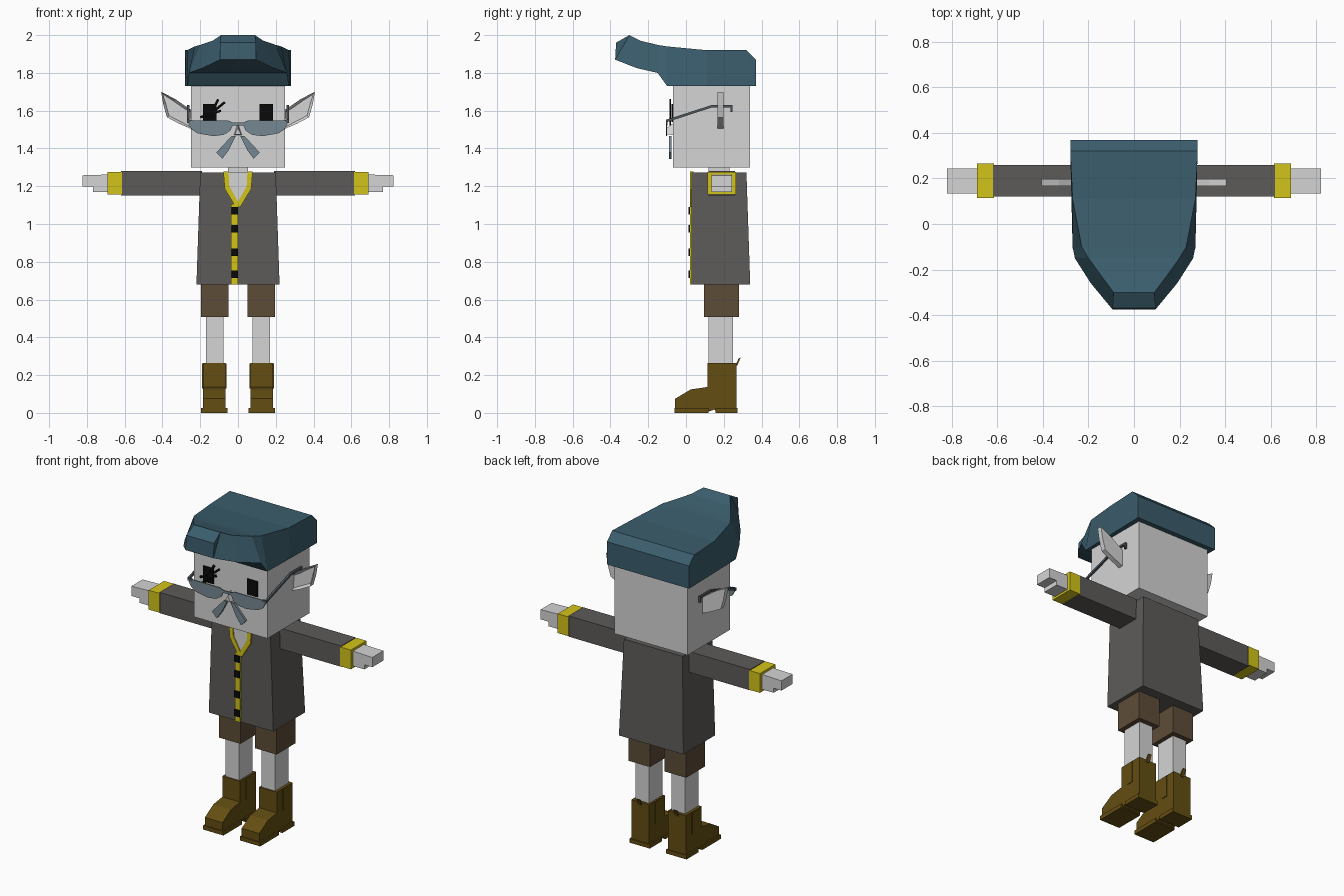
import bpy, bmesh
from mathutils import Vector

cube = bpy.data.objects.get("Cube")
if cube:
    bpy.data.objects.remove(cube, do_unlink=True)


def material(name, r, g, b):
    m = bpy.data.materials.new(name)
    m.use_nodes = True
    m.diffuse_color = (r, g, b, 1)
    bsdf = next(n for n in m.node_tree.nodes if n.type == "BSDF_PRINCIPLED")
    bsdf.inputs["Base Color"].default_value = (r, g, b, 1)
    return m


SKIN = material("pale skin", .66, .66, .66)
GREY = material("charcoal cloth", .11, .105, .1)
YELLOW = material("yellow trim", .65, .55, .01)
TEAL = material("dark teal cap", .043, .11, .15)
BROWN = material("brown cloth", .11, .073, .038)
LEATHER = material("tan leather", .125, .075, .006)
SLATE = material("slate glass", .18, .25, .29)
METAL = material("dark frame", .08, .1, .115)
BLACK = material("black", .003, .003, .003)


def loft(name, rings, mat, pair=False):
    """Skin closed rings of points; pair also makes the mirrored right side."""
    made = []
    for side, sx in (("left_", 1), ("right_", -1)) if pair else (("", 1),):
        bm = bmesh.new()
        loops = [[bm.verts.new((x * sx, y, z)) for x, y, z in r] for r in rings]
        n = len(loops[0])
        for a, b in zip(loops, loops[1:]):
            for i in range(n):
                bm.faces.new((a[i], a[(i + 1) % n], b[(i + 1) % n], b[i]))
        bm.faces.new(loops[0])
        bm.faces.new(loops[-1])
        bmesh.ops.recalc_face_normals(bm, faces=bm.faces)
        me = bpy.data.meshes.new(side + name)
        bm.to_mesh(me)
        bm.free()
        me.materials.append(mat)
        ob = bpy.data.objects.new(side + name, me)
        bpy.context.collection.objects.link(ob)
        made.append(ob)
    return made


def rect(x0, x1, y0, y1, z):
    return [(x0, y0, z), (x1, y0, z), (x1, y1, z), (x0, y1, z)]


def box(name, x, y, z, mat, pair=False):
    return loft(name, [rect(*x, *y, z[0]), rect(*x, *y, z[1])], mat, pair)


def plate(name, pts, y0, y1, mat, pair=False):
    """Front-facing outline in x, z given thickness along y."""
    return loft(name, [[(x, y, z) for x, z in pts] for y in (y0, y1)], mat, pair)


def side_prism(name, pts, x0, x1, mat, pair=False):
    """Side outline in y, z given thickness along x."""
    return loft(name, [[(x, y, z) for y, z in pts] for x in (x0, x1)], mat, pair)


def strip(name, a, b, w, y0, y1, mat):
    a, b = Vector(a), Vector(b)
    d = (b - a).normalized() * w / 2
    n = Vector((-d.y, d.x))
    return plate(name, [a + n, b + n, b - n, a - n], y0, y1, mat)


# Head and neck
box("head", (-.25, .25), (-.07, .34), (1.3, 1.8), SKIN)
box("neck", (-.052, .052), (.12, .23), (1.2, 1.31), SKIN)

# Cap with a raised brim: y of bottom and top, half widths, heights
cap = [(.37, .37, .28, .28, 1.73, 1.87),
       (.37, .32, .28, .28, 1.73, 1.92),
       (.11, .11, .275, .27, 1.73, 1.92),
       (-.1, -.1, .27, .23, 1.73, 1.94),
       (-.15, -.15, .26, .2, 1.8, 1.948),
       (-.26, -.24, .19, .135, 1.825, 1.97),
       (-.375, -.3, .095, .09, 1.87, 2.0),
       (-.375, -.37, .095, .095, 1.872, 1.96)]
loft("cap", [[(-wb, yb, zb), (wb, yb, zb), (wt, yt, zt), (-wt, yt, zt)]
             for yb, yt, wb, wt, zb, zt in cap], TEAL)

# Pointed ears with a sunken front
ear = [(.24, 1.5), (.31, 1.53), (.376, 1.565), (.395, 1.63), (.407, 1.7),
       (.33, 1.66), (.28, 1.625), (.24, 1.6)]
for ob in plate("ear", ear, .168, .198, SKIN, True):
    bm = bmesh.new()
    bm.from_mesh(ob.data)
    front = [min(bm.faces, key=lambda f: f.calc_center_median().y)]
    bmesh.ops.inset_region(bm, faces=front, thickness=.014)
    for v in front[0].verts:
        v.co.y += .018
    bm.to_mesh(ob.data)
    bm.free()

# Eyes, and scribbled lashes over the right one
box("eye", (.115, .185), (-.078, -.06), (1.54, 1.635), BLACK, True)
lashes = [((-.07, 1.645), (-.16, 1.57)), ((-.105, 1.66), (-.135, 1.6)),
          ((-.09, 1.6), (-.2, 1.565)), ((-.125, 1.57), (-.22, 1.51))]
for a, b in lashes:
    strip("lash", a, b, .013, -.088, -.079, BLACK)

# Half-moon spectacles
lens = [(.022, 1.535), (.05, 1.547), (.25, 1.547), (.262, 1.53), (.245, 1.5),
        (.215, 1.48), (.13, 1.465), (.075, 1.472), (.04, 1.495)]
plate("lens", lens, -.107, -.1, SLATE, True)
box("bridge", (-.03, .03), (-.107, -.099), (1.522, 1.537), SLATE)
box("frame_end", (.24, .27), (-.107, -.097), (1.535, 1.55), METAL, True)
temple = [(-.105, 1.538), (.14, 1.618), (.235, 1.618), (.235, 1.592),
          (.245, 1.592), (.245, 1.63), (.137, 1.63), (-.105, 1.552)]
side_prism("temple", temple, .258, .27, METAL, True)

# Nose and drooping moustache
loft("nose", [[(-.022, -.06, 1.47), (.022, -.06, 1.47), (0, -.06, 1.54)],
              [(-.016, -.1, 1.475), (.016, -.1, 1.475), (0, -.1, 1.51)]], SKIN)
whisker = [(.012, 1.465), (.035, 1.465), (.115, 1.378), (.083, 1.345), (.05, 1.39)]
plate("whisker", whisker, -.09, -.076, SLATE, True)

# Coat
loft("coat", [rect(-.22, .22, .03, .34, .68), rect(-.2, .2, .03, .32, 1.272)], GREY)
plate("chest", [(-.05, 1.274), (-.05, 1.2), (0, 1.11), (.05, 1.2), (.05, 1.274)],
      .026, .04, SKIN)
collar = [(.05, 1.278), (.078, 1.278), (.07, 1.185), (.012, 1.09), (0, 1.09),
          (0, 1.118), (.046, 1.2)]
plate("collar", collar, .02, .04, YELLOW, True)
box("placket", (-.036, 0), (.021, .031), (.68, 1.105), YELLOW)
for z in (.735, .85, .975, 1.07):
    box("button", (-.035, -.001), (.013, .022), (z - .02, z + .02), BLACK)

# Arms
box("sleeve", (.19, .62), (.12, .26), (1.152, 1.28), GREY, True)
box("cuff", (.615, .69), (.115, .265), (1.157, 1.276), YELLOW, True)
hand = [(.68, 1.262), (.822, 1.258), (.822, 1.198), (.768, 1.198), (.768, 1.17),
        (.68, 1.17)]
plate("hand", hand, .135, .243, SKIN, True)

# Legs
box("shorts", (.05, .197), (.095, .28), (.507, .69), BROWN, True)
box("shin", (.076, .169), (.12, .25), (.25, .52), SKIN, True)

# Boots
boot = [(-.057, .005), (-.057, .075), (.025, .124), (.113, .137), (.113, .265),
        (.268, .265), (.268, .005), (.16, .005), (.15, .018), (.115, .005)]
side_prism("boot", boot, .065, .186, LEATHER, True)
box("toe_sole", (.056, .195), (-.062, .12), (0, .025), LEATHER, True)
box("heel", (.056, .195), (.155, .273), (0, .025), LEATHER, True)
box("elastic_panel", (.061, .19), (.17, .21), (.13, .262), LEATHER, True)
tab = [(.262, .25), (.272, .25), (.29, .295), (.278, .288)]
side_prism("pull_tab", tab, .115, .137, LEATHER, True)
